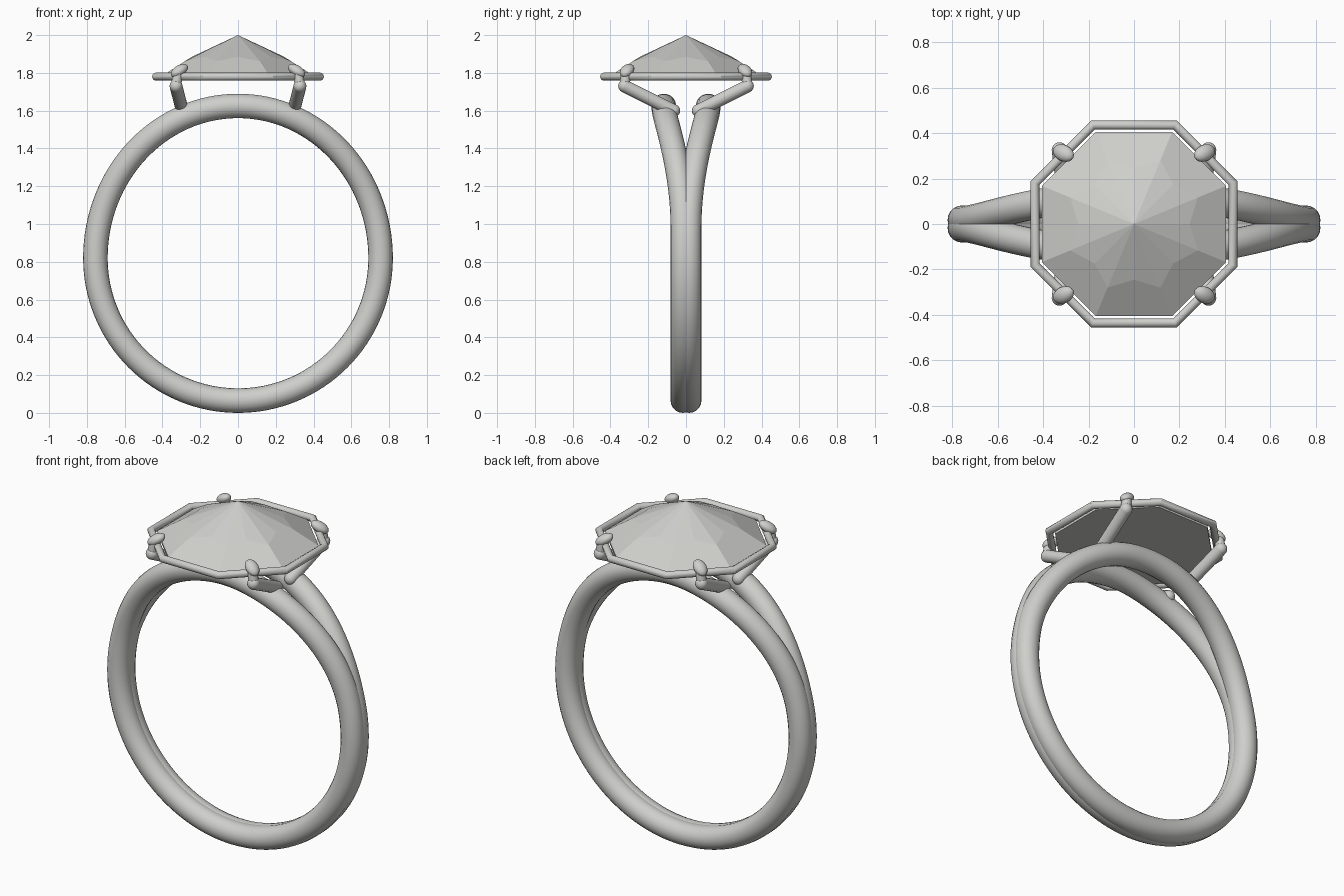
import bpy, bmesh, math
from math import sin, cos, radians
from mathutils import Vector, Matrix

cube = bpy.data.objects.get("Cube")
if cube:
    bpy.data.objects.remove(cube)

grey = bpy.data.materials.new("pale_grey")
grey.use_nodes = True
COLOUR = (0.62, 0.62, 0.60, 1)
grey.diffuse_color = COLOUR
grey.node_tree.nodes["Principled BSDF"].inputs["Base Color"].default_value = COLOUR


def add_object(name, data):
    ob = bpy.data.objects.new(name, data)
    bpy.context.collection.objects.link(ob)
    data.materials.append(grey)
    return ob


def tube(name, points, radius, closed=False, sides=6):
    """Sweep a round section along a path and turn it into a mesh."""
    curve = bpy.data.curves.new(name, "CURVE")
    curve.dimensions = "3D"
    curve.bevel_depth = radius
    curve.bevel_resolution = sides
    curve.use_fill_caps = True
    spline = curve.splines.new("POLY")
    spline.points.add(len(points) - 1)
    for p, co in zip(spline.points, points):
        p.co = (*co, 1)
    spline.use_cyclic_u = closed
    ob = add_object(name, curve)
    bpy.ops.object.select_all(action="DESELECT")
    ob.select_set(True)
    bpy.context.view_layer.objects.active = ob
    bpy.ops.object.convert(target="MESH")
    bpy.ops.object.shade_smooth_by_angle(angle=radians(40))


def mesh_from(bm, name, smooth):
    bmesh.ops.recalc_face_normals(bm, faces=bm.faces)
    for f in bm.faces:
        f.smooth = smooth
    me = bpy.data.meshes.new(name)
    bm.to_mesh(me)
    bm.free()
    add_object(name, me)


# Band: two strands that run together below and part towards the top
def strand_point(a, side):
    t = min(max((math.degrees(math.asin(sin(a))) - 12) / 68, 0), 1)
    y = 0.017 + 0.1 * t * t * (3 - 2 * t)
    rise = 0.805 if sin(a) > 0 else 0.755
    return (0.755 * cos(a), side * y, 0.82 + rise * sin(a))


for side, label in ((-1, "front"), (1, "back")):
    path = [strand_point(2 * math.pi * i / 128, side) for i in range(128)]
    tube("band_strand_" + label, path, 0.065, closed=True, sides=8)


# Octagonal ring of points with its flats on the axes
def octagon(r, z, offset=22.5):
    return [Vector((r * cos(radians(45 * i + offset)),
                    r * sin(radians(45 * i + offset)), z)) for i in range(8)]


# Thin rail around the stone
tube("stone_rail", octagon(0.471, 1.78), 0.021, closed=True)

# Faceted stone with a flat underside
bm = bmesh.new()
base, girdle, shoulder, crown = [[bm.verts.new(p) for p in ring] for ring in (
    octagon(0.438, 1.768), octagon(0.438, 1.782),
    octagon(0.303, 1.862), octagon(0.245, 1.885, 45))]
apex = bm.verts.new((0, 0, 2))
bm.faces.new(base)
for i in range(8):
    j = (i + 1) % 8
    bm.faces.new((base[i], base[j], girdle[j], girdle[i]))
    bm.faces.new((girdle[i], girdle[j], shoulder[j], crown[i], shoulder[i]))
    bm.faces.new((apex, shoulder[i], crown[i]))
    bm.faces.new((apex, crown[i], shoulder[j]))
mesh_from(bm, "stone", False)


# Prongs: bent rods with rounded joints and a flattened tip
def prong(name, sx, sy):
    rod = [Vector((sx * x, sy * y, z)) for x, y, z in (
        (0.295, 0.065, 1.60), (0.328, 0.325, 1.73), (0.318, 0.318, 1.80))]
    bm = bmesh.new()
    for p, q, r in ((rod[0], rod[1], 0.034), (rod[1], rod[2], 0.027)):
        d = q - p
        place = Matrix.Translation((p + q) / 2) @ d.to_track_quat("Z", "Y").to_matrix().to_4x4()
        bmesh.ops.create_cone(bm, segments=20, radius1=r, radius2=r,
                              depth=d.length, matrix=place)
    for p, r in zip(rod, (0.034, 0.034, 0.027)):
        bmesh.ops.create_uvsphere(bm, u_segments=20, v_segments=12, radius=r,
                                  matrix=Matrix.Translation(p))
    tip = (Matrix.Translation((sx * 0.31, sy * 0.312, 1.812))
           @ Matrix.Rotation(sx * sy * radians(27), 4, "Z")
           @ Matrix.Rotation(sx * radians(30), 4, "Y")
           @ Matrix.Diagonal((0.053, 0.036, 0.028, 1)))
    bmesh.ops.create_uvsphere(bm, u_segments=20, v_segments=12, radius=1, matrix=tip)
    mesh_from(bm, name, True)


for sx, lr in ((1, "left"), (-1, "right")):
    for sy, fb in ((-1, "front"), (1, "back")):
        prong(f"prong_{fb}_{lr}", sx, sy)
